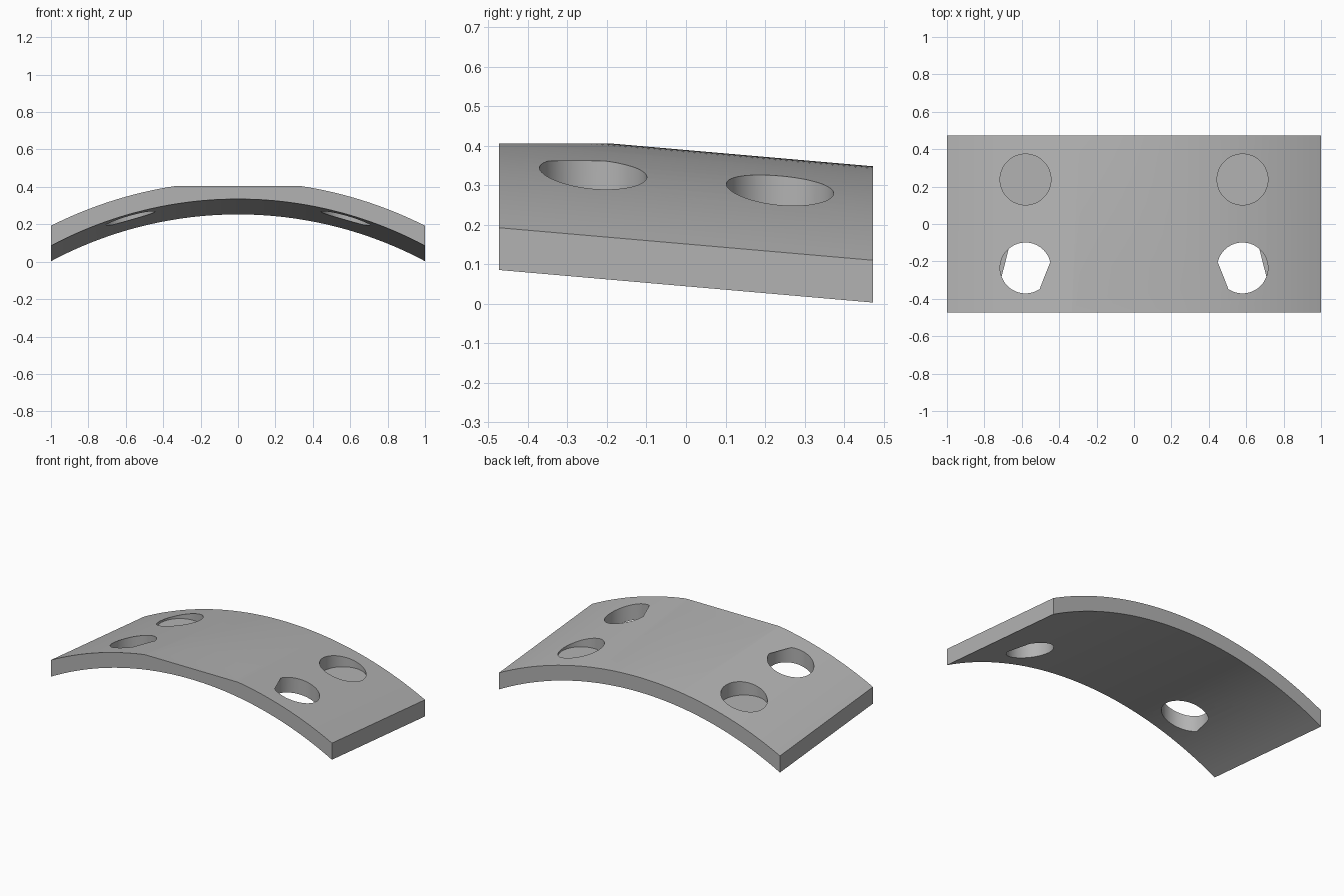
import bpy
import bmesh
from math import sqrt, radians

cube = bpy.data.objects.get("Cube")
if cube:
    bpy.data.objects.remove(cube, do_unlink=True)

HALF_LENGTH, HALF_DEPTH = 1.0, 0.473
R_IN, R_OUT, CENTRE_Z = 2.125, 2.22, -1.79
SLOPE = 0.087          # fall of the plate towards the back
STEPS = 48

grey = bpy.data.materials.new("plain grey")
grey.use_nodes = True
colour = (0.45, 0.45, 0.45, 1)
grey.diffuse_color = colour
grey.node_tree.nodes["Principled BSDF"].inputs["Base Color"].default_value = colour


def arc(radius):
    xs = [HALF_LENGTH * (2 * i / STEPS - 1) for i in range(STEPS + 1)]
    return [(x, CENTRE_Z + sqrt(radius * radius - x * x)) for x in xs]


# Arched plate: concentric arcs extruded front to back along the slope
bm = bmesh.new()
outline = arc(R_IN) + arc(R_OUT)[::-1]
front = [bm.verts.new((x, -HALF_DEPTH, z)) for x, z in outline]
back = [bm.verts.new((x, HALF_DEPTH, z - 2 * HALF_DEPTH * SLOPE)) for x, z in outline]
bm.faces.new(front)
bm.faces.new(back[::-1])
for i in range(len(front)):
    j = (i + 1) % len(front)
    bm.faces.new((front[i], front[j], back[j], back[i]))
bmesh.ops.recalc_face_normals(bm, faces=bm.faces)
mesh = bpy.data.meshes.new("arched_plate")
bm.to_mesh(mesh)
bm.free()
mesh.materials.append(grey)
plate = bpy.data.objects.new("arched_plate", mesh)
bpy.context.collection.objects.link(plate)
bpy.context.view_layer.objects.active = plate


def cut(cutter):
    cutter.hide_render = True
    cutter.data.materials.append(grey)
    mod = plate.modifiers.new("cut", "BOOLEAN")
    mod.operation = "DIFFERENCE"
    mod.solver = "EXACT"
    mod.object = cutter
    bpy.context.view_layer.objects.active = plate
    bpy.ops.object.modifier_apply(modifier=mod.name)
    bpy.data.objects.remove(cutter, do_unlink=True)


# Level flat planed off the front of the crown
bpy.ops.mesh.primitive_cube_add(size=1, location=(0, 0, 0.905))
flat_cutter = bpy.context.object
flat_cutter.name = "flat_cutter"
flat_cutter.scale = (3, 2, 1)
bpy.context.view_layer.update()
cut(flat_cutter)

# Round pockets: front pair breaks through below, back pair is blind
for y, floor, top in ((-0.235, 0.197, 0.361), (0.238, 0.236, 0.40)):
    for side in (-1, 1):
        bpy.ops.mesh.primitive_cylinder_add(
            vertices=64, radius=0.136, depth=top - floor,
            location=(side * 0.58, y, (floor + top) / 2))
        pocket = bpy.context.object
        pocket.name = "pocket_cutter"
        cut(pocket)

bpy.ops.object.select_all(action="DESELECT")
plate.select_set(True)
bpy.context.view_layer.objects.active = plate
bpy.ops.object.shade_smooth_by_angle(angle=radians(20))
